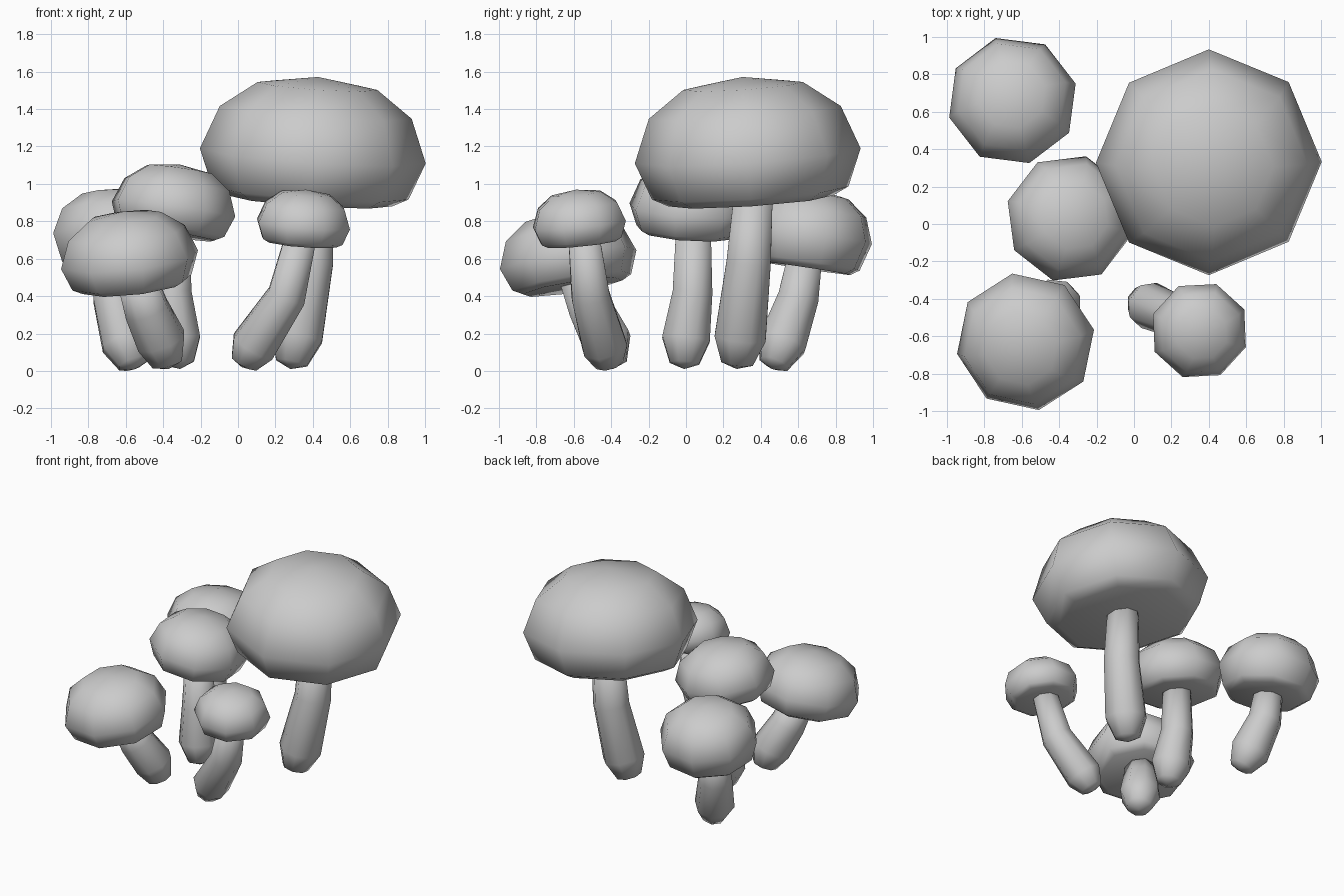
import bpy, bmesh, math
from mathutils import Vector

if "Cube" in bpy.data.objects:
    bpy.data.objects.remove(bpy.data.objects["Cube"])

SIDES = 8
# Cap profile as (radius, height) in units of the cap radius; height 0 is the widest ring
CAP_PROFILE = [(0.73, -0.40), (0.87, -0.33), (1.0, 0.0), (0.85, 0.385), (0.53, 0.62)]
CAP_TOP, CAP_UNDER = 0.70, -0.38


def finish(name, bm):
    bmesh.ops.recalc_face_normals(bm, faces=bm.faces)
    mesh = bpy.data.meshes.new(name)
    bm.to_mesh(mesh)
    bm.free()
    for p in mesh.polygons:
        p.use_smooth = True
    obj = bpy.data.objects.new(name, mesh)
    bpy.context.collection.objects.link(obj)
    return obj


def frame(axis):
    """Two directions perpendicular to an axis, the first as close to +x as possible."""
    w = axis.normalized()
    u = (Vector((1, 0, 0)) - w * w.x).normalized()
    return u, w.cross(u), w


def skin(name, rings, first, last):
    """Join rings of points with quads, closing both ends on a pole."""
    bm = bmesh.new()
    loops = [[bm.verts.new(p) for p in ring] for ring in rings]
    poles = bm.verts.new(first), bm.verts.new(last)
    for i in range(SIDES):
        j = (i + 1) % SIDES
        for a, b in zip(loops, loops[1:]):
            bm.faces.new((a[i], a[j], b[j], b[i]))
        bm.faces.new((poles[0], loops[0][j], loops[0][i]))
        bm.faces.new((poles[1], loops[-1][i], loops[-1][j]))
    return finish(name, bm)


def ring(centre, axis, radius, turn=0.0):
    u, v, _ = frame(axis)
    angles = [math.radians(turn) + math.tau * i / SIDES for i in range(SIDES)]
    return [centre + radius * (u * math.cos(a) + v * math.sin(a)) for a in angles]


def cap(name, centre, radius, tilt, turn, depth=1.0):
    centre, axis = Vector(centre), Vector((*tilt, 1)).normalized()
    lift = lambda h: centre + axis * radius * h * (depth if h < 0 else 1)
    rings = [ring(lift(h), axis, radius * r, turn) for r, h in CAP_PROFILE]
    skin(name, rings, lift(CAP_UNDER), lift(CAP_TOP))


def stem(name, foot, path):
    """Rounded foot, then rings (x, y, z, radius) following the bend of the stem."""
    foot = Vector(foot)
    pts = [Vector(p[:3]) for p in path]
    radii = [p[3] for p in path]
    # small ring that rounds off the foot
    pts.insert(0, foot.lerp(pts[0], 0.2))
    radii.insert(0, radii[0] * 0.62)
    chain = [foot] + pts
    rings = []
    for i, (p, r) in enumerate(zip(pts, radii)):
        ahead = chain[min(i + 2, len(chain) - 1)]
        rings.append(ring(p, (ahead - p).normalized() + (p - chain[i]).normalized(), r, 22.5))
    skin(name, rings, foot, pts[-1])


# name, cap (centre, radius, tilt, turn, depth), stem foot, stem path
MUSHROOMS = [
    ("large", ((0.40, 0.33, 1.15), 0.605, (0.067, -0.067), 0, 1.0), (0.28, 0.27, 0.01),
     [(0.315, 0.29, 0.18, 0.148), (0.39, 0.335, 0.58, 0.128), (0.40, 0.36, 0.94, 0.112)]),
    ("small", ((0.35, -0.57, 0.785), 0.265, (0.08, -0.10), 25, 1.0), (0.02, -0.405, 0.02),
     [(0.08, -0.435, 0.13, 0.128), (0.26, -0.51, 0.40, 0.11), (0.335, -0.545, 0.71, 0.09)]),
    ("front_left", ((-0.58, -0.63, 0.595), 0.375, (-0.11, -0.16), 11, 1.0), (-0.37, -0.39, 0.01),
     [(-0.41, -0.425, 0.16, 0.14), (-0.49, -0.51, 0.33, 0.125), (-0.54, -0.57, 0.48, 0.11)]),
    ("middle", ((-0.345, 0.03, 0.865), 0.345, (0.14, 0.06), 30, 1.0), (-0.31, -0.01, 0.01),
     [(-0.33, 0.00, 0.17, 0.138), (-0.355, 0.035, 0.42, 0.115), (-0.35, 0.04, 0.77, 0.10)]),
    ("back_left", ((-0.65, 0.66, 0.73), 0.35, (-0.02, 0.15), 15, 1.3), (-0.55, 0.46, 0.01),
     [(-0.60, 0.515, 0.15, 0.138), (-0.665, 0.60, 0.39, 0.118), (-0.67, 0.635, 0.60, 0.10)]),
]
for label, cap_data, foot, path in MUSHROOMS:
    cap(label + "_cap", *cap_data)
    stem(label + "_stem", foot, path)
